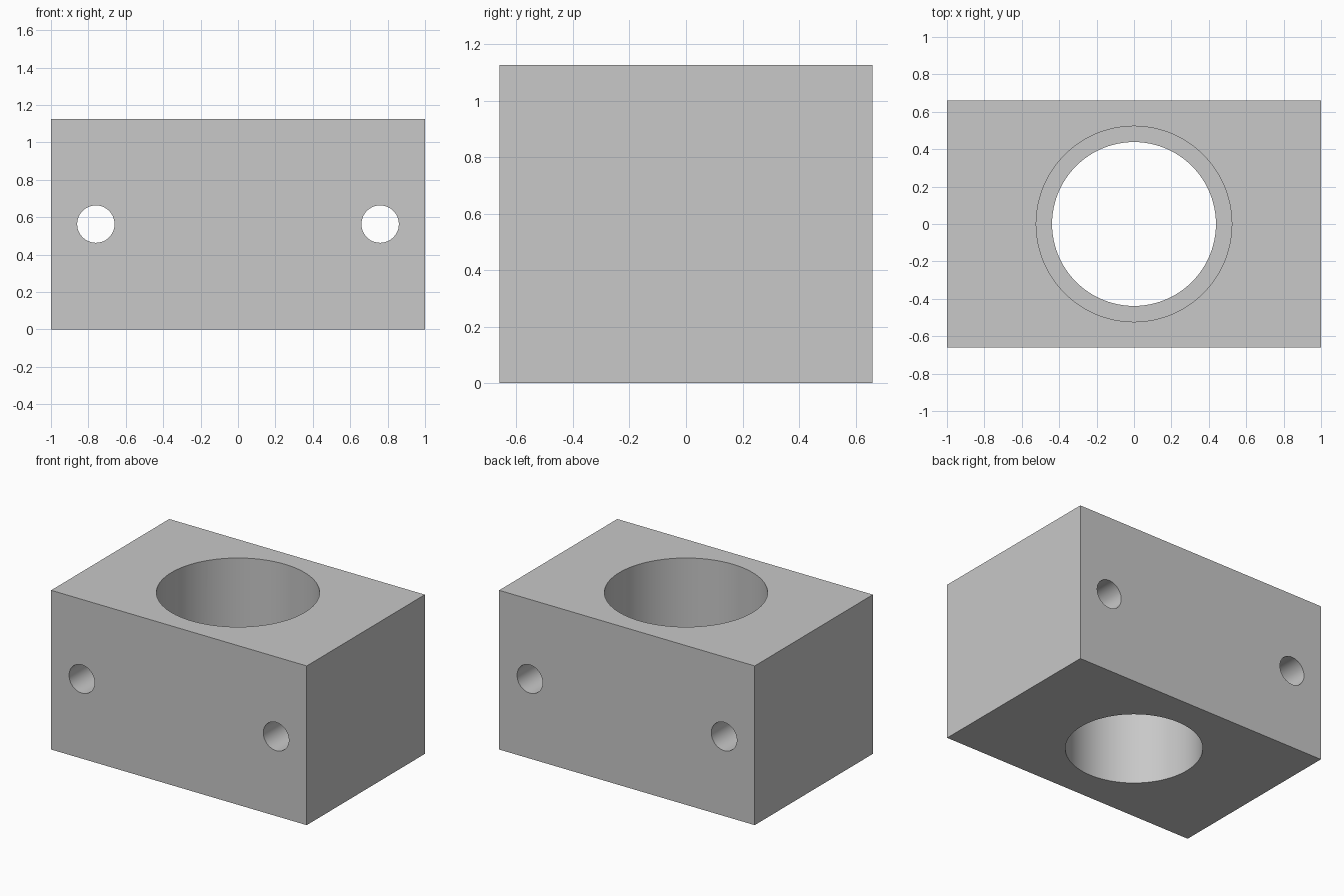
import bpy
import math

WIDTH, DEPTH, HEIGHT = 2.0, 1.32, 1.126
MID = HEIGHT / 2
BORE_R, COUNTERBORE_R = 0.438, 0.523
BOLT_R, BOLT_X = 0.1, 0.76

cube = bpy.data.objects.get("Cube")
if cube:
    bpy.data.objects.remove(cube, do_unlink=True)

# Plain grey finish
grey = bpy.data.materials.new("plain_grey")
grey.use_nodes = True
colour = (0.578, 0.578, 0.578, 1)
grey.diffuse_color = colour
grey.node_tree.nodes["Principled BSDF"].inputs["Base Color"].default_value = colour

# Rectangular block
bpy.ops.mesh.primitive_cube_add(size=1, location=(0, 0, MID))
block = bpy.context.object
block.name = "bearing_block"
block.scale = (WIDTH, DEPTH, HEIGHT)
bpy.ops.object.transform_apply(location=True, rotation=False, scale=True)
block.data.materials.append(grey)


def drill(name, radius, length, location, rotation=(0, 0, 0), sides=96):
    """Cut a round hole through the block."""
    bpy.ops.mesh.primitive_cylinder_add(
        vertices=sides, radius=radius, depth=length,
        location=location, rotation=rotation)
    cutter = bpy.context.object
    cutter.name = name
    cutter.hide_render = True
    cutter.data.materials.append(grey)
    mod = block.modifiers.new(name, "BOOLEAN")
    mod.operation = "DIFFERENCE"
    mod.solver = "EXACT"
    mod.object = cutter
    bpy.context.view_layer.objects.active = block
    bpy.ops.object.modifier_apply(modifier=name)
    bpy.data.objects.remove(cutter, do_unlink=True)


# Stepped vertical bore: narrow all the way through, wide in the upper half
drill("bore", BORE_R, HEIGHT * 2, (0, 0, MID))
drill("counterbore", COUNTERBORE_R, HEIGHT, (0, 0, MID + HEIGHT / 2))

# Bolt holes from front to back
for side, name in ((-1, "right_bolt_hole"), (1, "left_bolt_hole")):
    drill(name, BOLT_R, DEPTH * 2, (side * BOLT_X, 0, MID),
          (math.pi / 2, 0, 0), 48)

# Smooth hole walls, sharp edges
bpy.ops.object.select_all(action="DESELECT")
block.select_set(True)
bpy.context.view_layer.objects.active = block
bpy.ops.object.shade_smooth_by_angle(angle=math.radians(30))
